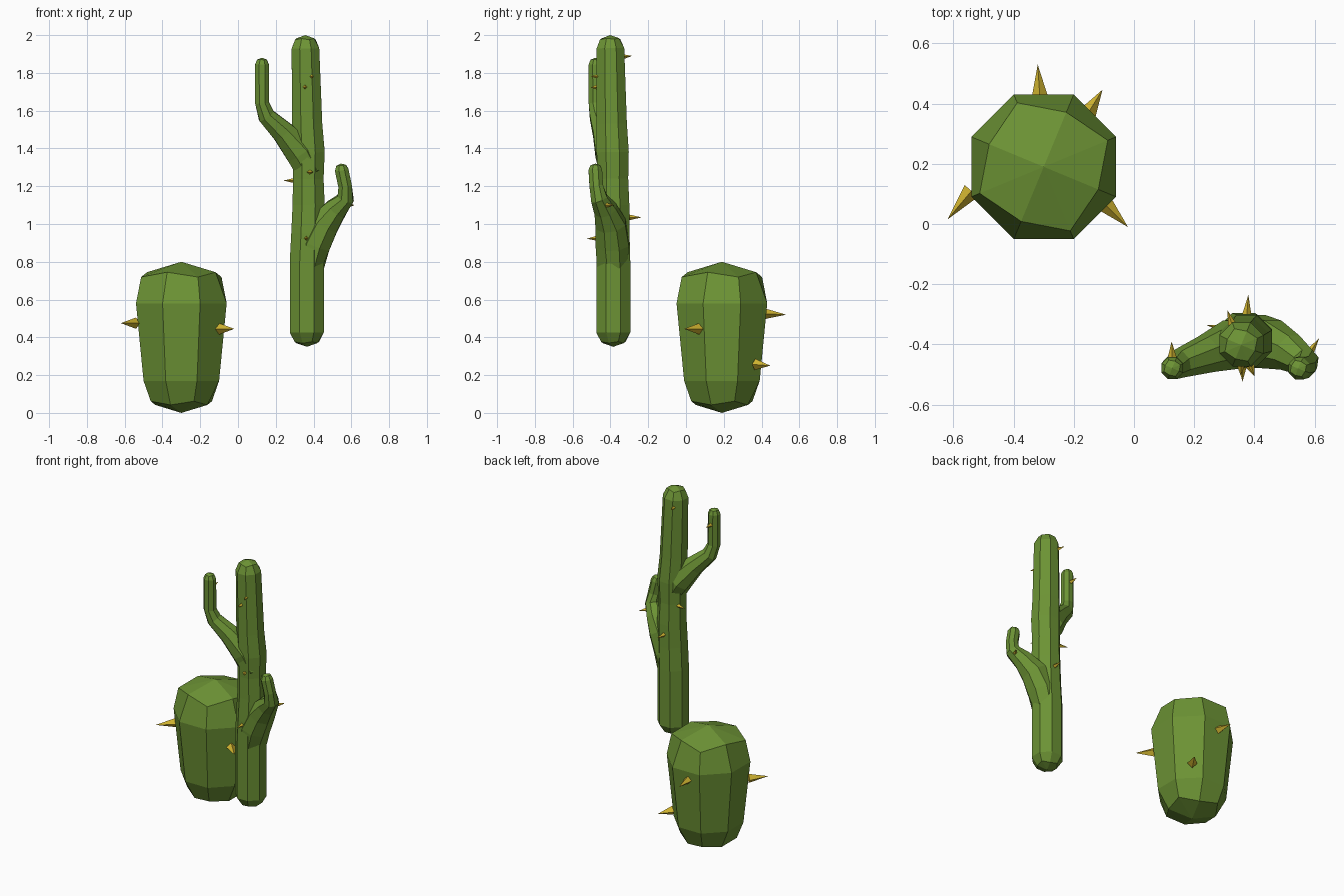
import bpy, bmesh, math
from mathutils import Vector


def material(name, rgb):
    m = bpy.data.materials.new(name)
    m.diffuse_color = (*rgb, 1)
    return m


GREEN = material("cactus_green", (0.15, 0.29, 0.035))
YELLOW = material("spine_yellow", (0.64, 0.46, 0.03))


def finish(bm, name, mat):
    bmesh.ops.recalc_face_normals(bm, faces=bm.faces)
    me = bpy.data.meshes.new(name)
    bm.to_mesh(me)
    bm.free()
    me.materials.append(mat)
    ob = bpy.data.objects.new(name, me)
    bpy.context.collection.objects.link(ob)
    return ob


def stem(name, path):
    """Eight-sided stem along (x, y, z, half width) points; both ends are domed points."""
    pts = [Vector(p[:3]) for p in path]
    bm = bmesh.new()
    rings = []
    last = len(path) - 2
    for i in range(1, last + 1):
        t = (pts[i + 1] - pts[i - 1]).normalized()
        v = Vector((0, 1, 0))
        v = (v - t * v.dot(t)).normalized()
        u = v.cross(t)
        h = path[i][3]
        ring = []
        for k in range(8):
            a = math.radians(22.5 + 45 * k)
            r, lift = h / math.cos(math.pi / 8), 0
            if i in (1, last):      # end rings alternate high and low
                s = 1 if k % 2 else -1
                r *= 1 - 0.08 * s
                lift = 0.065 * h * s * (1 if i == last else -1)
            ring.append(bm.verts.new(pts[i] + (u * math.cos(a) + v * math.sin(a)) * r + t * lift))
        rings.append(ring)
    for a, b in zip(rings, rings[1:]):
        for k in range(8):
            n = (k + 1) % 8
            bm.faces.new((a[k], a[n], b[n], b[k]))
    for ring, p in ((rings[0], pts[0]), (rings[-1], pts[-1])):
        tip = bm.verts.new(p)
        for k in range(8):
            bm.faces.new((ring[k], ring[(k + 1) % 8], tip))
    return finish(bm, name, GREEN)


def spines(name, radius, pairs):
    """Four-sided spikes, each given as a base point and a tip point."""
    bm = bmesh.new()
    for base, tip in pairs:
        base, tip = Vector(base), Vector(tip)
        d = (tip - base).normalized()
        side = d.cross(Vector((0, 0, 1))).normalized()
        up = side.cross(d)
        top = bm.verts.new(tip)
        ring = [bm.verts.new(base + o * radius) for o in (side, up, -side, -up)]
        bm.faces.new(ring)
        for k in range(4):
            bm.faces.new((ring[k], ring[(k + 1) % 4], top))
    return finish(bm, name, YELLOW)


# round barrel cactus
bx, by = -0.30, 0.19
stem("barrel_body", [(bx, by, z, h) for z, h in (
    (0, 0), (0.052, 0.15), (0.17, 0.20), (0.58, 0.24), (0.732, 0.197), (0.80, 0))])
spines("barrel_spines", 0.03, [
    ((-0.54, 0.11, 0.475), (-0.62, 0.015, 0.475)),
    ((-0.10, 0.07, 0.445), (-0.02, -0.01, 0.445)),
    ((-0.312, 0.41, 0.525), (-0.32, 0.53, 0.52)),
    ((-0.155, 0.365, 0.257), (-0.105, 0.446, 0.25)),
])

# tall cactus trunk
stem("trunk", [
    (0.365, -0.385, 0.35, 0), (0.365, -0.385, 0.373, 0.06), (0.364, -0.385, 0.425, 0.09),
    (0.364, -0.385, 0.80, 0.09), (0.37, -0.387, 0.95, 0.088), (0.374, -0.385, 1.10, 0.085),
    (0.372, -0.387, 1.24, 0.081), (0.374, -0.388, 1.38, 0.085), (0.366, -0.393, 1.53, 0.08),
    (0.357, -0.40, 1.93, 0.073), (0.356, -0.402, 1.98, 0.05), (0.356, -0.402, 2.0, 0)])

# left arm
stem("left_arm", [
    (0.41, -0.385, 1.22, 0), (0.39, -0.388, 1.27, 0.07), (0.33, -0.40, 1.38, 0.08),
    (0.24, -0.433, 1.485, 0.06), (0.15, -0.465, 1.572, 0.045), (0.128, -0.478, 1.64, 0.037),
    (0.127, -0.479, 1.845, 0.036), (0.127, -0.479, 1.87, 0.025), (0.127, -0.479, 1.88, 0)])

# right arm
stem("right_arm", [
    (0.36, -0.385, 0.73, 0), (0.37, -0.385, 0.78, 0.08), (0.40, -0.39, 0.89, 0.088),
    (0.455, -0.40, 1.0, 0.08), (0.518, -0.427, 1.078, 0.06), (0.57, -0.46, 1.135, 0.044),
    (0.567, -0.475, 1.20, 0.036), (0.549, -0.48, 1.285, 0.036), (0.546, -0.48, 1.31, 0.025),
    (0.545, -0.48, 1.32, 0)])

# small spines on the tall cactus
spines("trunk_spines", 0.015, [
    ((0.385, -0.455, 1.78), (0.40, -0.505, 1.782)),
    ((0.355, -0.465, 1.725), (0.355, -0.505, 1.722)),
    ((0.375, -0.46, 1.275), (0.40, -0.505, 1.275)),
    ((0.305, -0.35, 1.23), (0.24, -0.335, 1.23)),
    ((0.362, -0.465, 0.925), (0.36, -0.525, 0.922)),
    ((0.375, -0.30, 1.035), (0.38, -0.235, 1.035)),
    ((0.328, -0.34, 1.885), (0.31, -0.285, 1.89)),
    ((0.127, -0.445, 1.78), (0.125, -0.39, 1.785)),
    ((0.582, -0.43, 1.10), (0.615, -0.38, 1.10)),
])
